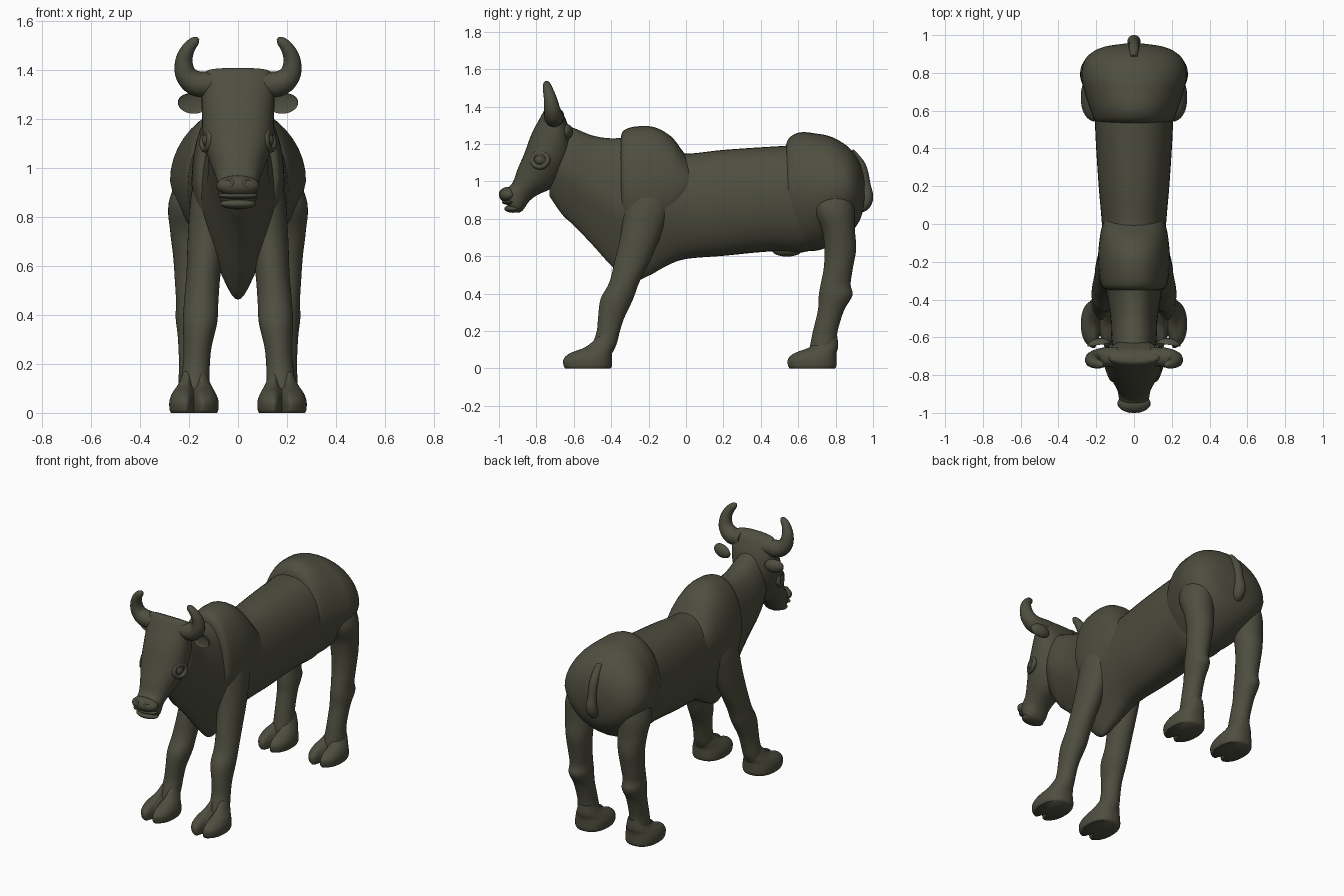
import bpy, bmesh, math
from mathutils import Matrix, Vector

hide = bpy.data.materials.new("dark olive grey")
hide.diffuse_color = (0.075, 0.075, 0.05, 1)


def finish(name, bm, mirror=False):
    bmesh.ops.recalc_face_normals(bm, faces=bm.faces)
    me = bpy.data.meshes.new(name)
    bm.to_mesh(me)
    bm.free()
    me.materials.append(hide)
    ob = bpy.data.objects.new(name, me)
    bpy.context.collection.objects.link(ob)
    bpy.context.view_layer.objects.active = ob
    ob.select_set(True)
    bpy.ops.object.shade_smooth_by_angle(angle=math.radians(60))
    ob.select_set(False)
    if mirror:
        ob.modifiers.new("mirror", 'MIRROR').use_mirror_merge = False
    return ob


def spline(rows, sub=5):
    """Catmull-Rom interpolation of every value in the rows."""
    out = []
    for i in range(len(rows) - 1):
        a, b, c, d = (rows[min(max(j, 0), len(rows) - 1)] for j in range(i - 1, i + 3))
        for k in range(sub):
            t = k / sub
            out.append([q + 0.5 * t * (r - p + t * (2*p - 5*q + 4*r - s + t * (3*(q - r) + s - p)))
                        for p, q, r, s in zip(a, b, c, d)])
    out.append(list(rows[-1]))
    return out


def skin(bm, rings):
    vs = [[bm.verts.new(p) for p in r] for r in rings]
    n = len(vs[0])
    for a, b in zip(vs, vs[1:]):
        for i in range(n):
            bm.faces.new((a[i], a[(i + 1) % n], b[(i + 1) % n], b[i]))
    bm.faces.new(vs[0])
    bm.faces.new(vs[-1])


def loft(name, rows, tilt=0, mirror=False, square=1.0, seg=40, shape=None):
    """rows: x, y, z, half width, half depth, keel (narrowing of the lower side).
    tilt 0 gives level sections, 90 gives upright ones."""
    t = math.radians(tilt)
    rings = []
    for x, y, z, rx, rv, keel in spline(rows):
        ring = []
        for i in range(seg):
            a = 2 * math.pi * i / seg
            c, s = math.cos(a), math.sin(a)
            u = math.copysign(abs(c) ** square, c) * rx * (1 - keel * max(0, -s))
            v = math.copysign(abs(s) ** square, s) * rv
            p = Vector((x + u, y + v * math.cos(t), z + v * math.sin(t)))
            ring.append(shape(p, x, y) if shape else p)
        rings.append(ring)
    bm = bmesh.new()
    skin(bm, rings)
    return finish(name, bm, mirror)


def upright(name, rows, **kw):
    """rows: y, top z, bottom z, half width, keel."""
    return loft(name, [(0, y, (a + b) / 2, w, (a - b) / 2, k) for y, a, b, w, k in rows], 90, **kw)


def tube(name, rows, mirror=False, seg=20):
    """rows: x, y, z, radius along a path in any direction."""
    pts = spline(rows)
    rings = []
    for i, (x, y, z, r) in enumerate(pts):
        d = Vector(pts[min(i + 1, len(pts) - 1)][:3]) - Vector(pts[max(i - 1, 0)][:3])
        e = Vector((0, 1, 0)) if mirror else Vector((1, 0, 0))
        u = (e - d * (e.dot(d) / d.length_squared)).normalized()
        v = d.normalized().cross(u)
        rings.append([Vector((x, y, z)) + r * (u * math.cos(q) + v * math.sin(q))
                      for q in (2 * math.pi * k / seg for k in range(seg))])
    bm = bmesh.new()
    skin(bm, rings)
    return finish(name, bm, mirror)


def ball(name, pos, size, mirror=False, rot=None, cup=False):
    bm = bmesh.new()
    bmesh.ops.create_uvsphere(bm, u_segments=32, v_segments=16, radius=1)
    if cup:  # press the front side inward
        for v in bm.verts:
            if v.co.y < 0:
                v.co.y *= -0.35
    m = Matrix.Translation(pos) @ (rot or Matrix()) @ Matrix.Diagonal((*size, 1))
    bmesh.ops.transform(bm, matrix=m, verts=bm.verts)
    return finish(name, bm, mirror)


def ring(name, pos, normal, major, minor, squash=1.0):
    """Raised ring facing along normal, mirrored to both sides."""
    q = Vector(normal).to_track_quat('Z', 'Y')
    rings = []
    bm = bmesh.new()
    for i in range(28):
        a = 2 * math.pi * i / 28
        row = []
        for j in range(12):
            b = 2 * math.pi * j / 12
            r = major + minor * math.cos(b)
            row.append(bm.verts.new(Vector(pos) + q @ Vector(
                (r * math.cos(a), squash * r * math.sin(a), minor * math.sin(b)))))
        rings.append(row)
    for i in range(28):
        a, b = rings[i], rings[(i + 1) % 28]
        for j in range(12):
            k = (j + 1) % 12
            bm.faces.new((a[j], a[k], b[k], b[j]))
    return finish(name, bm, True)


# Neck, dewlap and barrel
upright("neck_and_torso", [
    (-0.73, 1.22, 0.92, 0.07, 0.4), (-0.66, 1.30, 0.82, 0.11, 0.5), (-0.60, 1.285, 0.765, 0.12, 0.55),
    (-0.50, 1.245, 0.66, 0.125, 0.6), (-0.40, 1.23, 0.55, 0.14, 0.6), (-0.30, 1.235, 0.465, 0.155, 0.6),
    (-0.20, 1.22, 0.495, 0.165, 0.5), (-0.10, 1.17, 0.55, 0.168, 0.35), (0.0, 1.148, 0.585, 0.17, 0.2),
    (0.20, 1.168, 0.602, 0.187, 0.1), (0.45, 1.185, 0.625, 0.203, 0.1), (0.62, 1.19, 0.62, 0.207, 0.1),
    (0.75, 1.15, 0.66, 0.19, 0.2)], square=0.9)

# Shoulder band with the hump
upright("shoulder_hump", [
    (-0.35, 1.22, 0.72, 0.13, 0.3), (-0.335, 1.27, 0.64, 0.168, 0.3), (-0.27, 1.293, 0.57, 0.185, 0.3),
    (-0.17, 1.29, 0.58, 0.19, 0.3), (-0.08, 1.24, 0.66, 0.182, 0.25), (-0.02, 1.165, 0.76, 0.171, 0.2),
    (0.03, 1.10, 0.85, 0.15, 0.2)], square=0.92)

# Rump
upright("rump", [
    (0.53, 1.17, 0.70, 0.18, 0.1), (0.55, 1.23, 0.66, 0.208, 0.1), (0.61, 1.262, 0.63, 0.233, 0.1),
    (0.70, 1.255, 0.63, 0.262, 0.15), (0.78, 1.237, 0.66, 0.278, 0.15), (0.86, 1.19, 0.71, 0.265, 0.15),
    (0.91, 1.135, 0.76, 0.22, 0.1), (0.94, 1.07, 0.82, 0.15, 0), (0.955, 1.0, 0.90, 0.05, 0)])

# Tail lying against the rump, and belly sheath
tube("tail", [(0, 0.88, 1.16, 0.02), (0, 0.935, 1.08, 0.028), (0, 0.96, 0.98, 0.027),
              (0, 0.966, 0.915, 0.035), (0, 0.945, 0.87, 0.033), (0, 0.89, 0.84, 0.015)])
ball("belly_sheath", (0, 0.54, 0.632), (0.045, 0.08, 0.034))

# Legs
loft("front_legs", [
    (0.10, -0.19, 1.02, 0.05, 0.08, 0), (0.105, -0.20, 0.90, 0.085, 0.125, 0),
    (0.125, -0.24, 0.72, 0.08, 0.108, 0), (0.14, -0.285, 0.58, 0.07, 0.095, 0),
    (0.15, -0.33, 0.46, 0.07, 0.08, 0), (0.155, -0.37, 0.37, 0.07, 0.087, 0),
    (0.165, -0.40, 0.27, 0.057, 0.07, 0), (0.17, -0.415, 0.20, 0.055, 0.062, 0),
    (0.175, -0.435, 0.13, 0.058, 0.064, 0), (0.178, -0.455, 0.08, 0.06, 0.06, 0)], mirror=True)
loft("back_legs", [
    (0.16, 0.80, 1.0, 0.07, 0.08, 0), (0.185, 0.79, 0.86, 0.098, 0.11, 0),
    (0.187, 0.815, 0.74, 0.09, 0.088, 0), (0.187, 0.825, 0.64, 0.078, 0.085, 0),
    (0.188, 0.815, 0.54, 0.07, 0.078, 0), (0.19, 0.80, 0.45, 0.063, 0.08, 0),
    (0.19, 0.80, 0.39, 0.065, 0.09, 0), (0.188, 0.775, 0.31, 0.058, 0.07, 0),
    (0.185, 0.745, 0.20, 0.056, 0.066, 0), (0.183, 0.735, 0.13, 0.06, 0.07, 0),
    (0.18, 0.725, 0.08, 0.06, 0.07, 0)], mirror=True)


# Cloven hooves: a notch is pressed into the toe
def cleft(p, x, y):
    if p.y < y:
        p.y += 0.075 * math.exp(-((p.x - x) / 0.016) ** 2)
    return p


for name, dy in (("front_hooves", 0), ("back_hooves", 1.2)):
    loft(name, [(0.177, dy - 0.435, 0.17, 0.045, 0.045, 0), (0.178, dy - 0.465, 0.115, 0.068, 0.078, 0),
                (0.18, dy - 0.51, 0.082, 0.088, 0.115, 0), (0.18, dy - 0.528, 0.05, 0.1, 0.132, 0),
                (0.18, dy - 0.528, 0.015, 0.1, 0.132, 0), (0.18, dy - 0.527, 0.0, 0.094, 0.124, 0)],
         mirror=True, square=0.85, seg=64, shape=cleft)

# Head, sections square to the sloping face
loft("head", [
    (0, -0.70, 1.402, 0.10, 0.015, 0), (0, -0.70, 1.385, 0.14, 0.045, 0), (0, -0.70, 1.31, 0.148, 0.085, 0),
    (0, -0.72, 1.20, 0.147, 0.118, 0.1), (0, -0.755, 1.10, 0.14, 0.12, 0.25), (0, -0.80, 1.02, 0.114, 0.11, 0.3),
    (0, -0.86, 0.96, 0.09, 0.075, 0.2), (0, -0.90, 0.925, 0.082, 0.07, 0.1),
    (0, -0.915, 0.89, 0.078, 0.062, 0), (0, -0.918, 0.86, 0.066, 0.045, 0),
    (0, -0.915, 0.84, 0.035, 0.02, 0)], tilt=155, square=0.85)

# Muzzle, lips and nostrils
ball("nose_pad", (0, -0.95, 0.928), (0.088, 0.05, 0.043))
ball("upper_lip", (0, -0.945, 0.888), (0.083, 0.04, 0.014))
ball("lower_lip", (0, -0.925, 0.854), (0.074, 0.046, 0.022))
ring("nostrils", (0.04, -0.982, 0.938), (0.45, -0.85, 0.25), 0.02, 0.008, 0.75)

# Eyes with raised lids
ring("eyelids", (0.128, -0.78, 1.115), (0.93, -0.33, 0.1), 0.043, 0.015, 0.9)
ball("eyeballs", (0.124, -0.78, 1.115), (0.022, 0.03, 0.028), mirror=True)

# Horns and cupped ears
tube("horns", [
    (0.08, -0.70, 1.345, 0.05), (0.165, -0.707, 1.345, 0.052), (0.212, -0.715, 1.382, 0.044),
    (0.221, -0.725, 1.44, 0.035), (0.202, -0.738, 1.49, 0.027), (0.175, -0.745, 1.52, 0.019),
    (0.162, -0.747, 1.53, 0.007)], mirror=True)
ball("ears", (0.185, -0.64, 1.265), (0.062, 0.035, 0.042), mirror=True,
     rot=Matrix.Rotation(-0.15, 4, 'Z') @ Matrix.Rotation(-0.1, 4, 'Y'), cup=True)
